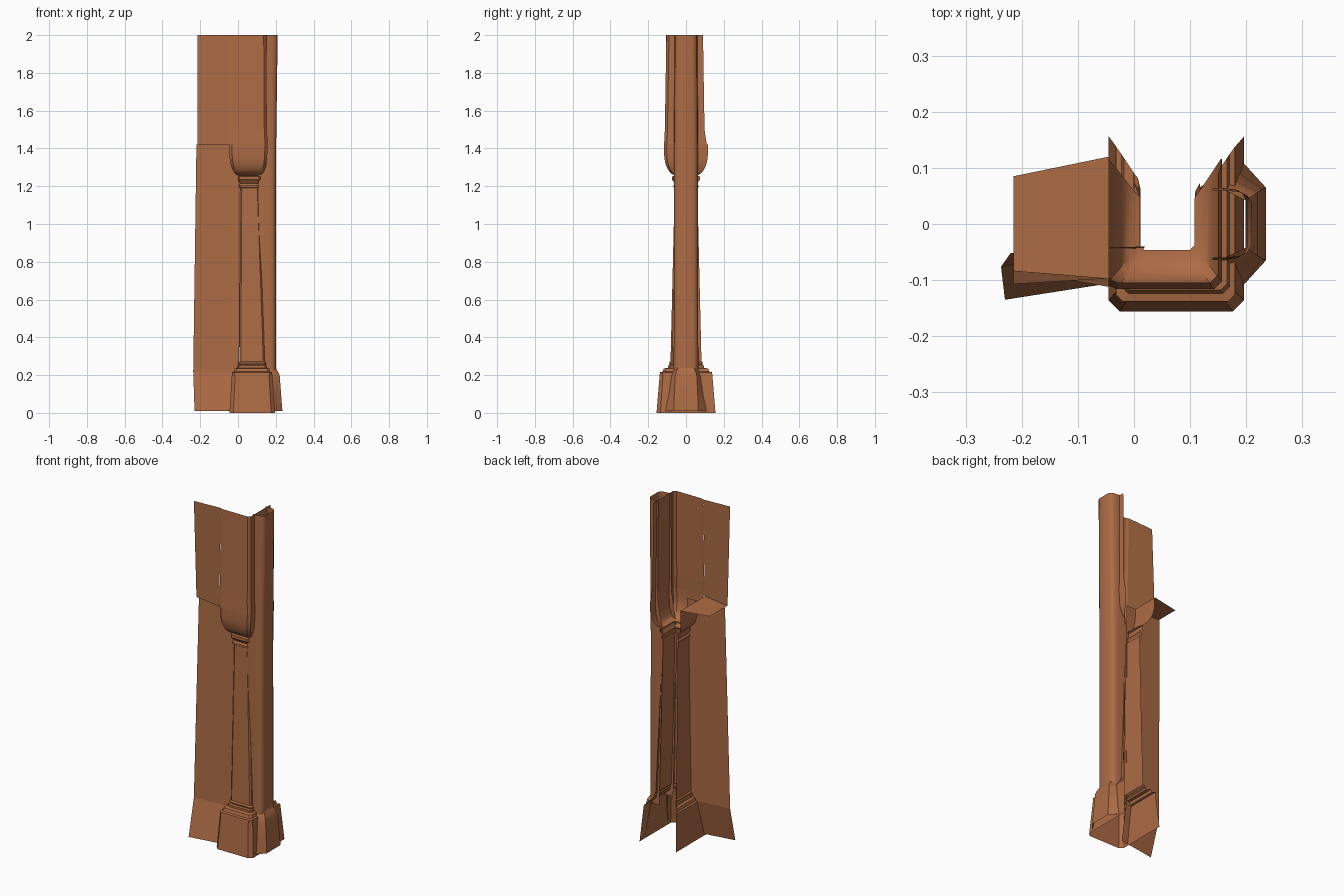
import bpy, math

mat = bpy.data.materials.new("terracotta")
mat.diffuse_color = (0.42, 0.15, 0.06, 1)


def add(name, verts, faces, smooth=None):
    me = bpy.data.meshes.new(name)
    me.from_pydata(verts, [], faces)
    me.materials.append(mat)
    ob = bpy.data.objects.new(name, me)
    bpy.context.collection.objects.link(ob)
    if smooth:
        bpy.ops.object.select_all(action='DESELECT')
        ob.select_set(True)
        bpy.context.view_layer.objects.active = ob
        bpy.ops.object.shade_smooth_by_angle(angle=math.radians(smooth))
    return ob


def loft(name, sections, smooth=None):
    """Open sheet through equal-length rows of (x, y, z) points, bottom to top."""
    n = len(sections[0])
    verts = [p for s in sections for p in s]
    faces = [(k * n + i, k * n + i + 1, (k + 1) * n + i + 1, (k + 1) * n + i)
             for k in range(len(sections) - 1) for i in range(n - 1)]
    return add(name, verts, faces, smooth)


def pier(z, xl, xr, h, c=0.012):
    """Three-sided pier outline, open at the back, with chamfered front corners."""
    return [(xl, h, z), (xl, -h + c, z), (xl + c, -h, z),
            (xr - c, -h, z), (xr, -h + c, z), (xr, h, z)]


# plinth: flared block with stepped moulding
loft("plinth", [pier(*s) for s in [
    (0.0, -0.045, 0.196, 0.156, 0.02), (0.195, -0.033, 0.182, 0.140, 0.018),
    (0.215, -0.032, 0.180, 0.138), (0.218, -0.022, 0.170, 0.124),
    (0.235, -0.018, 0.166, 0.118), (0.238, -0.002, 0.150, 0.094)]])

# tapered shaft with foot and neck mouldings
loft("shaft", [pier(*s, 0.008) for s in [
    (0.238, -0.002, 0.150, 0.094), (0.250, -0.002, 0.150, 0.094),
    (0.255, 0.003, 0.146, 0.086), (0.265, 0.000, 0.149, 0.090),
    (0.272, 0.007, 0.142, 0.082), (1.190, 0.012, 0.110, 0.060),
    (1.194, 0.005, 0.114, 0.066), (1.205, 0.005, 0.114, 0.066),
    (1.215, 0.011, 0.109, 0.058), (1.235, 0.000, 0.118, 0.074),
    (1.252, 0.000, 0.118, 0.074), (1.256, 0.011, 0.108, 0.046)]])

# bell capital, curved profile
cap = []
for i in range(9):
    a = math.pi / 2 * i / 8
    s = math.sin(a) ** 0.9
    cap.append(pier(1.256 + 0.12 * (1 - math.cos(a)), 0.011 - 0.056 * s,
                    0.108 + 0.047 * s, 0.046 + 0.070 * s, 0.008 + 0.006 * s))
cap.append(pier(1.42, -0.045, 0.157, 0.116, 0.014))
loft("capital", cap, 30)

# upper pier: front and right sides only
loft("upper_pier", [
    [(-0.045, -0.110, 1.42)] + pier(1.42, -0.045, 0.157, 0.116, 0.014)[2:5] + [(0.157, 0.110, 1.42)],
    [(-0.045, -0.108, 1.5)] + pier(1.5, -0.045, 0.153, 0.112, 0.014)[2:5] + [(0.153, 0.098, 1.5)],
    [(-0.045, -0.097, 2.0)] + pier(2.0, -0.045, 0.150, 0.104, 0.014)[2:5] + [(0.150, 0.090, 2.0)]])

# side walls left of the pier, and the soffit where the upper wall overhangs
loft("lower_wall", [
    [(-0.23, -0.135, 0.01), (-0.045, -0.106, 0.01), (0.0, -0.10, 0.01)],
    [(-0.237, -0.076, 0.22), (-0.045, -0.062, 0.22), (0.005, -0.058, 0.22)],
    [(-0.22, -0.052, 1.42), (-0.045, -0.042, 1.42), (0.02, -0.04, 1.42)]])
loft("upper_wall", [
    [(-0.215, -0.083, 1.42), (-0.045, -0.112, 1.42)],
    [(-0.215, -0.107, 2.0), (-0.045, -0.097, 2.0)]])
add("soffit", [(-0.215, -0.083, 1.42), (-0.215, 0.085, 1.42),
               (-0.045, 0.12, 1.42), (-0.045, -0.112, 1.42)], [(0, 1, 2, 3)])


# engaged column on the right side
def bow(z, back, front, h):
    d = front - 0.16
    half = [(back, h), (0.16, h), (0.16 + 0.55 * d, h * 0.95),
            (0.16 + 0.85 * d, h * 0.84), (front, h * 0.62)]
    return [(x, -y, z) for x, y in half] + [(x, y, z) for x, y in half[::-1]]


loft("engaged_column", [bow(*s) for s in [
    (0.2, 0.13, 0.2, 0.065), (1.2, 0.105, 0.2, 0.064),
    (1.42, 0.14, 0.202, 0.064), (2.0, 0.14, 0.21, 0.06)]], 50)


# flared foot of the engaged column
def foot(z, back, front, wide, narrow):
    return [(back, -wide, z), (front, -narrow, z), (front, narrow, z), (back, wide, z)]


loft("column_foot", [foot(*s) for s in [
    (0.01, 0.194, 0.235, 0.110, 0.065), (0.10, 0.186, 0.228, 0.092, 0.062),
    (0.195, 0.178, 0.221, 0.078, 0.057), (0.215, 0.170, 0.214, 0.072, 0.052),
    (0.24, 0.150, 0.199, 0.066, 0.042)]], 30)
